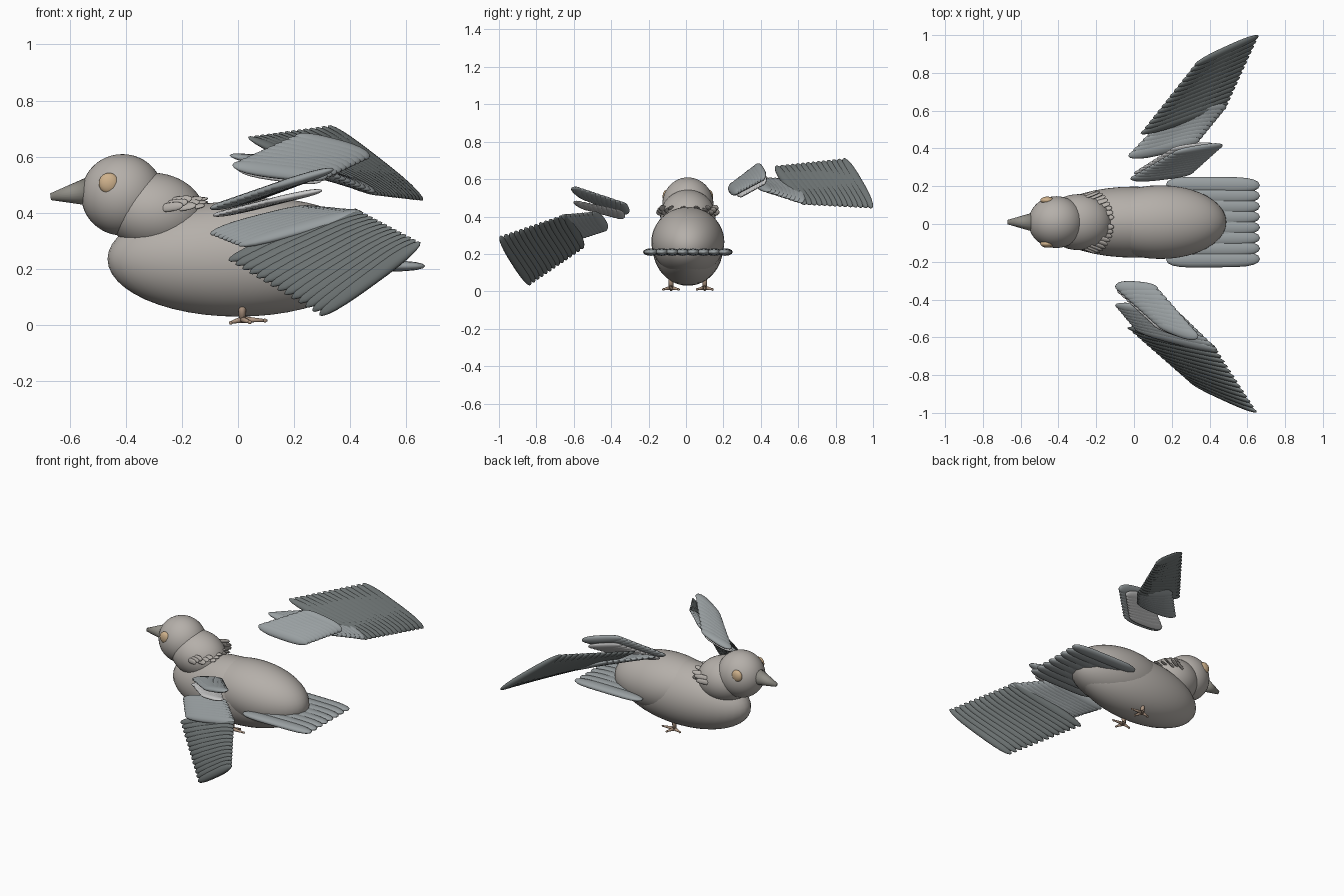
import bpy, bmesh, math
from mathutils import Vector, Matrix

if "Cube" in bpy.data.objects:
    bpy.data.objects.remove(bpy.data.objects["Cube"])

CY = 0.01  # body mid-plane


def mat(name, c):
    m = bpy.data.materials.new(name)
    m.diffuse_color = (*c, 1)
    m.use_nodes = True
    m.node_tree.nodes["Principled BSDF"].inputs["Base Color"].default_value = m.diffuse_color
    return m


BODY = mat("body_grey", (0.46, 0.43, 0.40))
DARK = mat("flight_dark", (0.16, 0.18, 0.18))
MID = mat("covert_grey", (0.32, 0.35, 0.36))
PALE = mat("pale_covert", (0.72, 0.72, 0.70))
AMBER = mat("eye_amber", (0.62, 0.44, 0.26))
HORN = mat("beak_horn", (0.28, 0.27, 0.24))
SKIN = mat("leg_brown", (0.42, 0.30, 0.22))


def finish(name, bm, m):
    me = bpy.data.meshes.new(name)
    bm.to_mesh(me)
    bm.free()
    for p in me.polygons:
        p.use_smooth = True
    me.materials.append(m)
    ob = bpy.data.objects.new(name, me)
    bpy.context.collection.objects.link(ob)
    return ob


def ellipsoid(name, c, r, m, tilt=0):
    bm = bmesh.new()
    mx = Matrix.Translation(c) @ Matrix.Rotation(tilt, 4, 'Y') @ Matrix.Diagonal((*r, 1))
    bmesh.ops.create_uvsphere(bm, u_segments=40, v_segments=24, radius=1, matrix=mx)
    return finish(name, bm, m)


def add_rod(bm, a, b, r1, r2, n=12):
    a, b = Vector(a), Vector(b)
    d = b - a
    mx = Matrix.Translation((a + b) / 2) @ d.to_track_quat('Z', 'Y').to_matrix().to_4x4()
    bmesh.ops.create_cone(bm, cap_ends=True, segments=n, radius1=r1, radius2=r2,
                          depth=d.length, matrix=mx)


def add_feather(bm, root, tip, side, w, t, p=3.0):
    """Flattened blade from root to tip, w half width, t half thickness."""
    root, tip = Vector(root), Vector(tip)
    X = tip - root
    half = X.length / 2
    X.normalize()
    Z = X.cross(Vector(side)).normalized()
    Y = Z.cross(X)
    c = (root + tip) / 2
    vs = bmesh.ops.create_uvsphere(bm, u_segments=12, v_segments=12, radius=1)['verts']
    for v in vs:
        u = v.co.z
        r0 = math.sqrt(max(1e-9, 1 - u * u))
        k = math.sqrt(max(0, 1 - abs(u) ** p)) / r0 if r0 > 1e-3 else 0
        v.co = c + X * u * half + Y * v.co.x * k * w + Z * v.co.y * k * t


def feather_row(name, r0, t0, r1, t1, n, w, t, m, bulge=0.0):
    """Row of overlapping feathers blended between a first and last one."""
    r0, t0, r1, t1 = map(Vector, (r0, t0, r1, t1))
    bm = bmesh.new()
    for i in range(n):
        f = i / (n - 1)
        a, b = r0.lerp(r1, f), t0.lerp(t1, f)
        b = b + (b - a) * bulge * math.sin(math.pi * f)
        add_feather(bm, a, b, r1 - r0, w, t)
    return finish(name, bm, m)


# body, rump, neck, head
ellipsoid("body", (0.0, CY, 0.235), (0.465, 0.188, 0.205), BODY)
ellipsoid("rump", (0.14, CY, 0.265), (0.35, 0.195, 0.185), BODY, math.radians(4))
ellipsoid("neck", (-0.295, CY, 0.402), (0.178, 0.148, 0.14), BODY, math.radians(8))
ellipsoid("head", (-0.412, CY, 0.464), (0.147, 0.137, 0.145), BODY)

# beak
bm = bmesh.new()
add_rod(bm, (-0.53, CY, 0.476), (-0.668, CY, 0.457), 0.052, 0.012, 24)
finish("beak", bm, HORN)

# eyes
for s, n in ((-1, "left"), (1, "right")):
    ellipsoid("eye_" + n, (-0.46, CY + s * 0.115, 0.505), (0.036, 0.02, 0.037), AMBER)

# neck ruff feathers
bm = bmesh.new()
for i in range(19):
    a = math.radians(-80 + i * 160 / 18)
    d = Vector((math.cos(a), math.sin(a), 0))
    base = Vector((-0.30 + 0.11 * d.x, CY + 0.135 * d.y, 0.415 + 0.012 * (i % 3)))
    tip = base + Vector((0.085, 0.035 * d.y, 0.012))
    add_feather(bm, base, tip, (0, math.cos(a), -math.sin(a)), 0.016, 0.007)
finish("neck_ruff", bm, BODY)

# tail fan with coverts over its base
ellipsoid("tail_coverts", (0.38, CY, 0.21), (0.25, 0.235, 0.018), MID)
bm = bmesh.new()
for i in range(8):
    f = i / 7 * 2 - 1
    add_feather(bm, (0.14 + 0.03 * abs(f), CY + f * 0.20, 0.21),
                (0.667, CY + f * 0.195, 0.21), (0, 1, 0), 0.042, 0.02, 5)
finish("tail_feathers", bm, MID)

# wing on the -y side, swept down
feather_row("left_primaries", (-0.035, -0.55, 0.23), (0.43, -0.65, 0.41),
            (0.29, -0.83, 0.035), (0.65, -0.995, 0.295), 14, 0.03, 0.018, DARK)
feather_row("left_secondaries", (-0.10, -0.43, 0.325), (0.27, -0.50, 0.42),
            (0.0, -0.55, 0.285), (0.44, -0.665, 0.405), 8, 0.034, 0.018, MID)
feather_row("left_coverts", (-0.10, -0.33, 0.415), (0.13, -0.35, 0.475),
            (0.11, -0.51, 0.485), (0.34, -0.60, 0.555), 10, 0.036, 0.017, MID)
feather_row("left_pale_coverts", (-0.09, -0.35, 0.39), (0.12, -0.37, 0.435),
            (0.09, -0.51, 0.435), (0.30, -0.59, 0.48), 9, 0.032, 0.013, PALE)

# wing on the +y side, raised
feather_row("right_primaries", (0.035, 0.48, 0.67), (0.50, 0.64, 0.465),
            (0.32, 0.84, 0.71), (0.66, 0.995, 0.445), 14, 0.03, 0.018, DARK)
feather_row("right_secondaries", (-0.03, 0.36, 0.605), (0.35, 0.45, 0.535),
            (0.17, 0.57, 0.60), (0.49, 0.62, 0.475), 9, 0.036, 0.018, MID)
feather_row("right_coverts", (-0.02, 0.24, 0.57), (0.32, 0.28, 0.53),
            (0.20, 0.37, 0.67), (0.47, 0.415, 0.60), 10, 0.036, 0.018, MID)
feather_row("right_pale_coverts", (0.0, 0.27, 0.555), (0.30, 0.31, 0.515),
            (0.19, 0.39, 0.635), (0.42, 0.42, 0.575), 9, 0.03, 0.013, PALE)

# legs and feet
for s, n in ((-1, "left"), (1, "right")):
    y = CY + s * 0.09
    bm = bmesh.new()
    add_rod(bm, (0.015, y, 0.09), (0.015, y, 0.018), 0.014, 0.012)
    for dx, dy, z in ((0.09, 0.0, 0.016), (-0.045, 0.0, 0.008),
                      (0.03, 0.045, 0.01), (0.03, -0.045, 0.01)):
        add_rod(bm, (0.015, y, 0.02), (0.015 + dx, y + dy, z), 0.012, 0.004)
        bmesh.ops.create_uvsphere(bm, u_segments=10, v_segments=8, radius=0.007,
                                  matrix=Matrix.Translation((0.015 + dx * 0.9, y + dy * 0.9, z)))
    foot = finish(n + "_foot", bm, SKIN)
